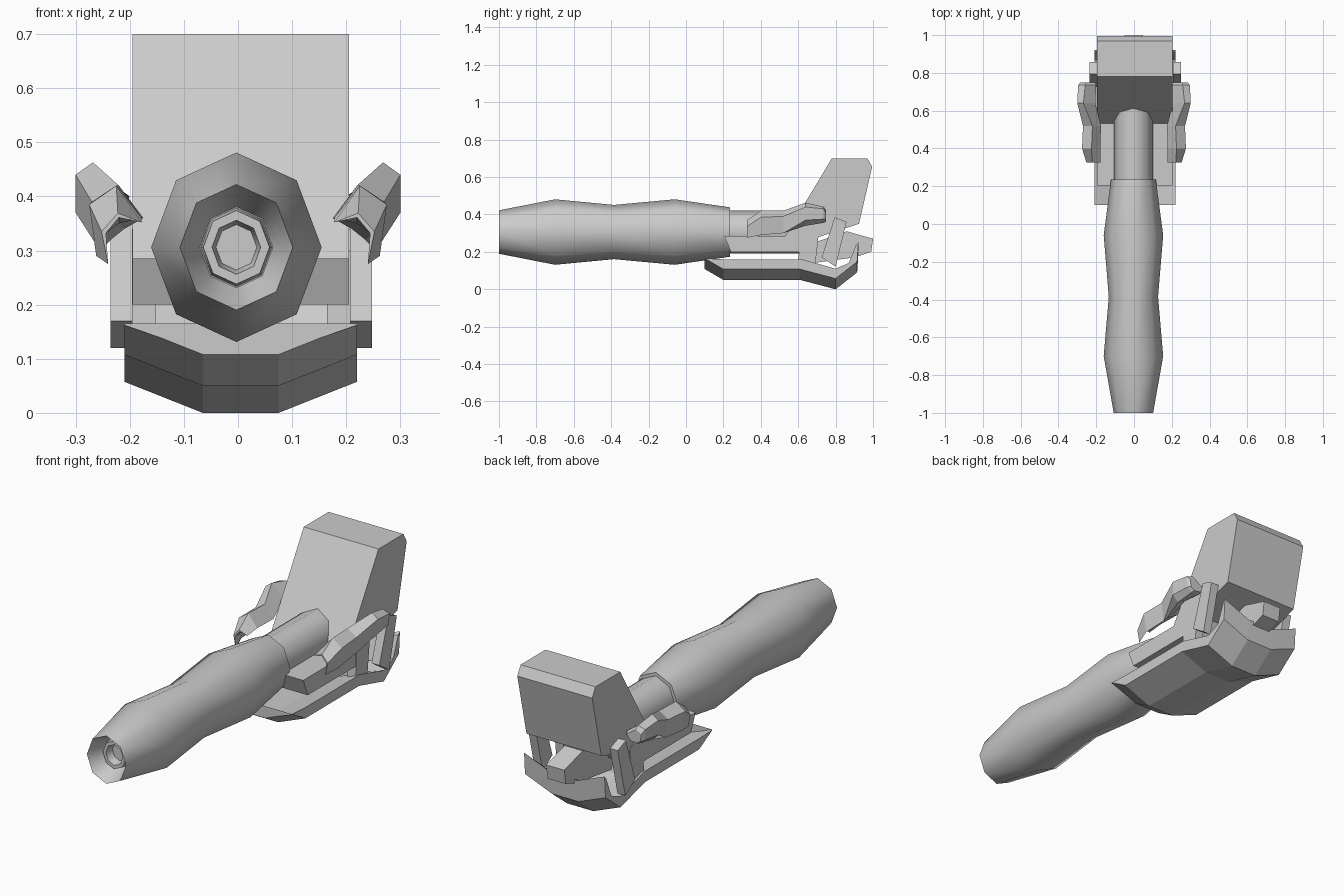
import bpy, bmesh, math


def make(name, verts, faces, smooth=False):
    me = bpy.data.meshes.new(name)
    me.from_pydata(verts, [], faces)
    bm = bmesh.new()
    bm.from_mesh(me)
    bmesh.ops.recalc_face_normals(bm, faces=bm.faces)
    bm.to_mesh(me)
    bm.free()
    ob = bpy.data.objects.new(name, me)
    bpy.context.collection.objects.link(ob)
    if smooth:
        bpy.ops.object.select_all(action='DESELECT')
        ob.select_set(True)
        bpy.context.view_layer.objects.active = ob
        bpy.ops.object.shade_smooth_by_angle(angle=math.radians(50))
    return ob


def loft(name, rings, smooth=False):
    """Skin closed rings of equal size and cap both ends."""
    n = len(rings[0])
    verts = [p for r in rings for p in r]
    faces = [(i * n + j, i * n + (j + 1) % n, (i + 1) * n + (j + 1) % n, (i + 1) * n + j)
             for i in range(len(rings) - 1) for j in range(n)]
    faces += [tuple(range(n)), tuple(range(len(verts) - n, len(verts)))]
    return make(name, verts, faces, smooth)


def slab(name, x0, x1, profile):
    """Extrude a (y, z) side profile across x."""
    return loft(name, [[(x, y, z) for y, z in profile] for x in (x0, x1)])


def lathe(name, profile, cx=-0.003, cz=0.306, sides=8):
    """Eight-sided turned shape along y from (radius, y) pairs."""
    rings = []
    for r, y in profile:
        rings.append([(cx + 0.9 * r * math.sin(k * math.tau / sides), y,
                       cz + r * math.cos(k * math.tau / sides)) for k in range(sides)])
    return loft(name, rings, True)


# Wavy barrel with hollow muzzle
lathe("barrel", [(0.075, -0.90), (0.095, -0.95), (0.116, -1.0), (0.175, -0.70), (0.145, -0.385),
                 (0.175, -0.06), (0.132, 0.235), (0.10, 0.235)])
lathe("muzzle_tube", [(0.034, -0.86), (0.05, -0.94), (0.068, -0.94), (0.075, -0.88)])
lathe("rear_tube", [(0.115, 0.20), (0.115, 0.66)])

# Slanted rear housing and the deck below it
slab("rear_housing", -0.195, 0.205, [(0.78, 0.70), (0.97, 0.70), (0.995, 0.655),
                                     (0.925, 0.35), (0.68, 0.27), (0.51, 0.25)])
slab("deck", -0.195, 0.205, [(0.205, 0.285), (0.59, 0.285), (0.65, 0.34), (0.71, 0.30),
                             (0.66, 0.20), (0.24, 0.20)])

# Curved bottom guard: (y, z top) and (y, z bottom) stations, raised at the sides
top = [(0.10, 0.112), (0.20, 0.11), (0.62, 0.11), (0.80, 0.06), (0.87, 0.09), (0.91, 0.19)]
bottom = [(0.10, 0.108), (0.20, 0.05), (0.61, 0.05), (0.80, 0.0), (0.915, 0.09), (0.922, 0.195)]
cols = [(-0.21, 0.05), (-0.065, 0), (0.075, 0), (0.22, 0.05)]
loft("bottom_guard", [[(x, t[0], t[1] + h) for x, h in cols] +
                      [(x, b[0], b[1] + h * 1.15) for x, h in reversed(cols)]
                      for t, b in zip(top, bottom)])

# Struts between housing and guard, on both sides
for side, s in (("left", -1), ("right", 1)):
    def sx(x):
        return s * x + 0.006
    slab(side + "_inner_strut", sx(0.158), sx(0.202),
         [(0.60, 0.14), (0.61, 0.30), (0.65, 0.34), (0.71, 0.30), (0.69, 0.12)])
    slab(side + "_outer_strut", sx(0.20), sx(0.242),
         [(0.795, 0.385), (0.858, 0.36), (0.80, 0.12), (0.725, 0.17)])

# Central link poking out at the back
slab("center_link", -0.05, 0.047, [(0.60, 0.22), (0.86, 0.31), (1.0, 0.27),
                                   (0.99, 0.20), (0.90, 0.17), (0.64, 0.135)])

# Side fairings: arched sections with a hollow scooped front tip
sections = [
    (0.325, [(0.178, 0.352), (0.222, 0.369), (0.252, 0.335), (0.24, 0.275), (0.244, 0.332), (0.22, 0.361)]),
    (0.40, [(0.178, 0.36), (0.225, 0.42), (0.275, 0.385), (0.262, 0.29), (0.25, 0.33), (0.22, 0.35)]),
    (0.52, [(0.175, 0.36), (0.22, 0.42), (0.27, 0.39), (0.255, 0.30), (0.235, 0.32), (0.21, 0.34)]),
    (0.64, [(0.205, 0.40), (0.268, 0.463), (0.30, 0.44), (0.30, 0.37), (0.27, 0.34), (0.23, 0.36)]),
    (0.735, [(0.20, 0.40), (0.258, 0.442), (0.296, 0.43), (0.29, 0.375), (0.265, 0.355), (0.22, 0.36)]),
    (0.748, [(0.205, 0.39), (0.255, 0.425), (0.285, 0.41), (0.28, 0.375), (0.26, 0.36), (0.225, 0.365)]),
]
for side, s in (("left", -1), ("right", 1)):
    loft(side + "_fairing", [[(s * x, y, z) for x, z in pts] for y, pts in sections])
